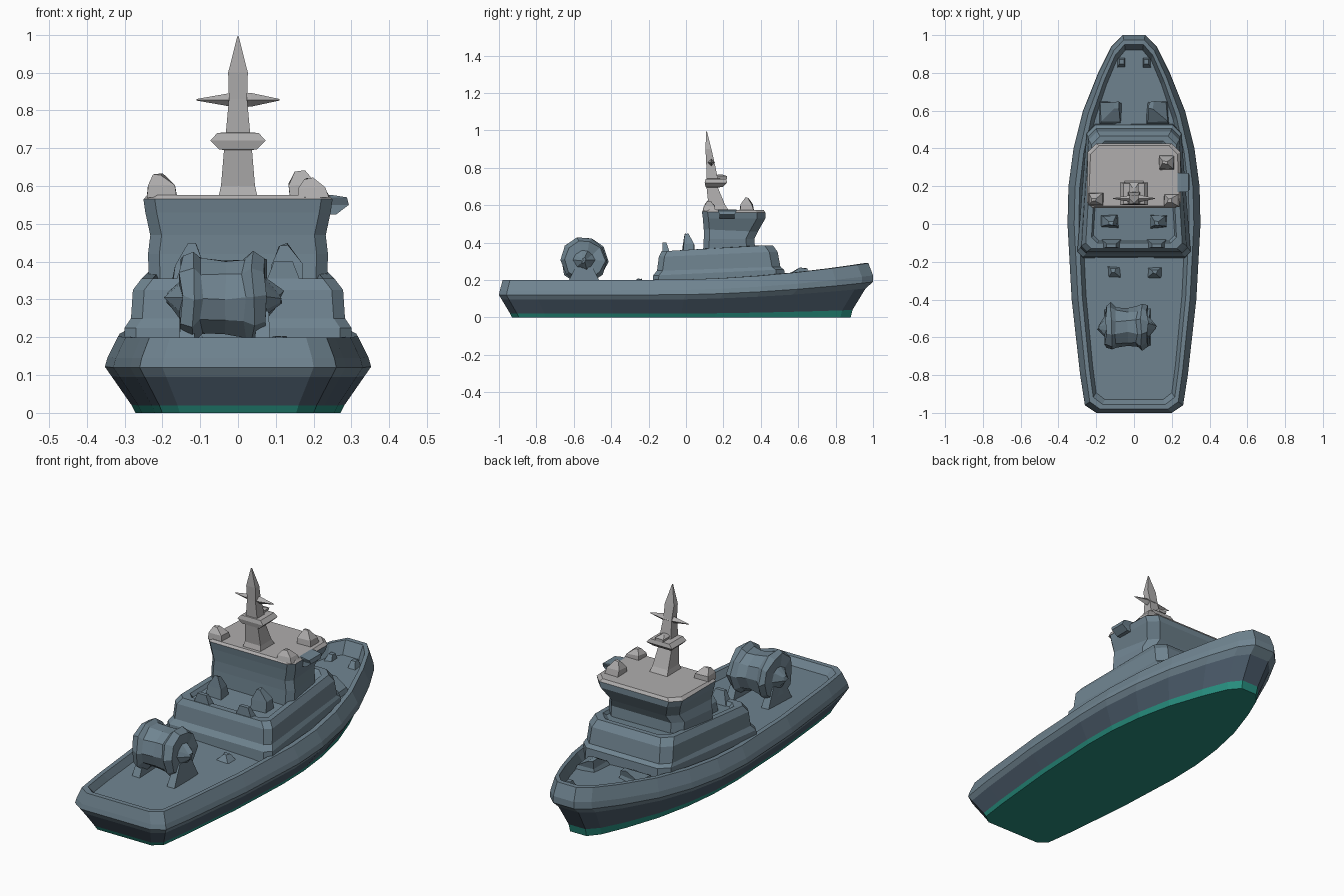
import bpy, bmesh, math, random
from mathutils import Vector

if "Cube" in bpy.data.objects:
    bpy.data.objects.remove(bpy.data.objects["Cube"])

random.seed(4)


def material(name, rgb):
    m = bpy.data.materials.new(name)
    m.diffuse_color = (*rgb, 1)
    m.use_nodes = True
    m.node_tree.nodes["Principled BSDF"].inputs["Base Color"].default_value = m.diffuse_color
    return m


SLATE = material("slate_paint", (0.16, 0.23, 0.28))
NAVY = material("dark_hull_paint", (0.07, 0.105, 0.145))
TEAL = material("teal_bottom_paint", (0.02, 0.27, 0.21))
PALE = material("pale_grey_paint", (0.43, 0.42, 0.42))


def loft(name, rings, mats, bands=None, jitter=0.0):
    """Skin closed rings with flat faces; bands gives a material index per strip."""
    bm = bmesh.new()
    loops = [[bm.verts.new(Vector(p) + Vector([random.uniform(-jitter, jitter) for _ in range(3)]))
              for p in ring] for ring in rings]
    n = len(loops[0])
    bands = bands or [0] * (len(rings) + 1)
    for k in range(len(loops) - 1):
        a, b = loops[k], loops[k + 1]
        for i in range(n):
            j = (i + 1) % n
            bm.faces.new((a[i], a[j], b[j], b[i])).material_index = bands[k + 1]
    bm.faces.new(loops[0][::-1]).material_index = bands[0]
    bm.faces.new(loops[-1]).material_index = bands[-1]
    bmesh.ops.recalc_face_normals(bm, faces=bm.faces)
    me = bpy.data.meshes.new(name)
    bm.to_mesh(me)
    bm.free()
    for m in mats:
        me.materials.append(m)
    ob = bpy.data.objects.new(name, me)
    bpy.context.collection.objects.link(ob)
    return ob


# Hull: one plan outline repeated at several heights
PLAN = [(.2, -1), (.26, -.96), (.285, -.8), (.33, -.4), (.352, 0), (.347, .2),
        (.32, .4), (.27, .6), (.19, .8), (.12, .94), (.06, 1)]


def hull_ring(scale, y0, y1, z, rise):
    half = []
    for x, y in PLAN:
        yy = y0 + (y + 1) / 2 * (y1 - y0)
        half.append((x * scale, yy, z + rise * max(0, (y + .2) / 1.2) ** 2))
    return half + [(-x, y, zz) for x, y, zz in reversed(half)]


loft("hull", [
    hull_ring(.77, -.93, .88, 0, 0),
    hull_ring(.80, -.94, .89, .02, .02),
    hull_ring(.95, -.985, .96, .095, .06),
    hull_ring(1.0, -1, 1, .12, .07),
    hull_ring(.98, -.995, 1, .145, .08),
    hull_ring(.90, -.98, .975, .2, .09),
    hull_ring(.83, -.955, .95, .2, .09),
    hull_ring(.77, -.93, .92, .165, .06),
], [SLATE, NAVY, TEAL], [2, 2, 1, 0, 0, 0, 0, 0, 0])


# Superstructure tiers: chamfered rectangles, back and front set separately
def deck_ring(wb, wf, y0, y1, zb, zf, c=.03):
    half = [(wb - c, y0, zb), (wb, y0 + c, zb), (wf, y1 - c * 1.5, zf), (wf - c * 1.5, y1, zf)]
    return half + [(-x, y, z) for x, y, z in reversed(half)]


loft("lower_house", [
    deck_ring(.30, .25, -.18, .53, .16, .18),
    deck_ring(.30, .25, -.175, .525, .225, .255),
    deck_ring(.283, .245, -.155, .505, .25, .27),
    deck_ring(.278, .24, -.145, .49, .325, .35),
    deck_ring(.255, .225, -.13, .465, .355, .385),
    deck_ring(.225, .20, -.10, .44, .355, .385),
    deck_ring(.215, .19, -.09, .42, .335, .37),
], [SLATE])

loft("wheelhouse", [
    deck_ring(.235, .215, .09, .37, .33, .36),
    deck_ring(.238, .215, .095, .365, .42, .42),
    deck_ring(.232, .20, .095, .385, .47, .46),
    deck_ring(.245, .235, .09, .425, .53, .53),
    deck_ring(.25, .245, .085, .425, .565, .56),
    deck_ring(.24, .23, .095, .415, .576, .574),
], [SLATE, PALE], [0, 0, 0, 0, 0, 1, 1])


# Simple stacked block rings for mast, lumps and fittings
def block(cx, cy, hx, hy, z, sides=4):
    off = math.pi / sides
    k = 1 / math.cos(off)
    return [(cx + hx * k * math.cos(off + 2 * math.pi * i / sides),
             cy + hy * k * math.sin(off + 2 * math.pi * i / sides), z) for i in range(sides)]


# Bridge wing lamp on the starboard side
loft("wing_lamp", [block(.25, .22, .01, .04, .525), block(.265, .22, .028, .04, .55),
                   block(.262, .22, .026, .05, .57), block(.24, .22, .01, .05, .576)], [SLATE])

# Mast with platform and pointed top
loft("mast", [
    block(0, .17, .052, .06, .57),
    block(0, .165, .045, .045, .60),
    block(0, .14, .037, .03, .695),
    block(0, .15, .05, .045, .697),
    block(0, .16, .073, .06, .72),
    block(0, .16, .055, .055, .74),
    block(0, .14, .032, .03, .742),
    block(0, .13, .024, .022, .83),
    block(0, .12, .026, .016, .90),
    block(0, .11, .002, .002, .995)], [PALE])


def along_x(cx, cy, cz, profile, sides):
    return [[(cx + x, cy + r * math.cos(2 * math.pi * i / sides),
              cz + r * math.sin(2 * math.pi * i / sides)) for i in range(sides)]
            for x, r in profile]


loft("mast_crossarm", along_x(0, .135, .828, [(-.11, .002), (-.03, .016), (0, .02), (.035, .018), (.11, .002)], 4),
     [PALE])
loft("mast_radar", [block(0, .19, .02, .03, .74), block(0, .19, .025, .03, .755),
                    block(0, .18, .008, .01, .765)], [PALE])

# Roof fittings
for i, (x, y, h) in enumerate([(-.2, .13, .06), (.2, .125, .05), (.175, .325, .068)]):
    loft(f"roof_light_{i}", [block(x, y, .04, .035, .57), block(x - .004, y, .034, .03, .57 + h * .5),
                             block(x - .012, y, .01, .008, .57 + h)], [PALE], jitter=.004)

# Winch drum on the aft deck
loft("winch_drum", along_x(-.035, -.545, .305, [
    (-.155, .012), (-.115, .055), (-.115, .11), (-.085, .126), (-.06, .105), (0, .098),
    (.05, .108), (.075, .126), (.105, .108), (.105, .055), (.15, .012)], 10), [SLATE], jitter=.007)

# Paired fittings, mirrored over the centreline
for side, s in (("left", -1), ("right", 1)):
    loft(f"winch_stand_{side}", [block(-.035 + s * .1, -.545, .022, .10, .16),
                                 block(-.035 + s * .1, -.545, .016, .045, .27)], [SLATE])
    loft(f"aft_bitt_{side}", [block(s * .105, -.26, .045, .04, .16),
                              block(s * .11, -.25, .012, .01, .205)], [SLATE], jitter=.006)
    loft(f"house_vent_{side}", [block(s * .13, .015, .045, .035, .33), block(s * .13, .015, .04, .03, .39),
                                block(s * .12, .005, .012, .01, .445)], [SLATE], jitter=.005)
    loft(f"aft_rail_post_{side}", [block(s * .12, -.105, .05, .022, .335),
                                   block(s * .12, -.115, .025, .01, .40)], [SLATE])
    loft(f"foredeck_locker_{side}", [block(s * .125, .58, .07, .075, .165),
                                     block(s * .125, .59, .05, .05, .225),
                                     block(s * .09, .63, .014, .018, .262)], [SLATE], jitter=.006)
    loft(f"bow_bitt_{side}", [block(s * .07, .85, .028, .035, .19),
                              block(s * .065, .86, .012, .012, .25)], [SLATE])
